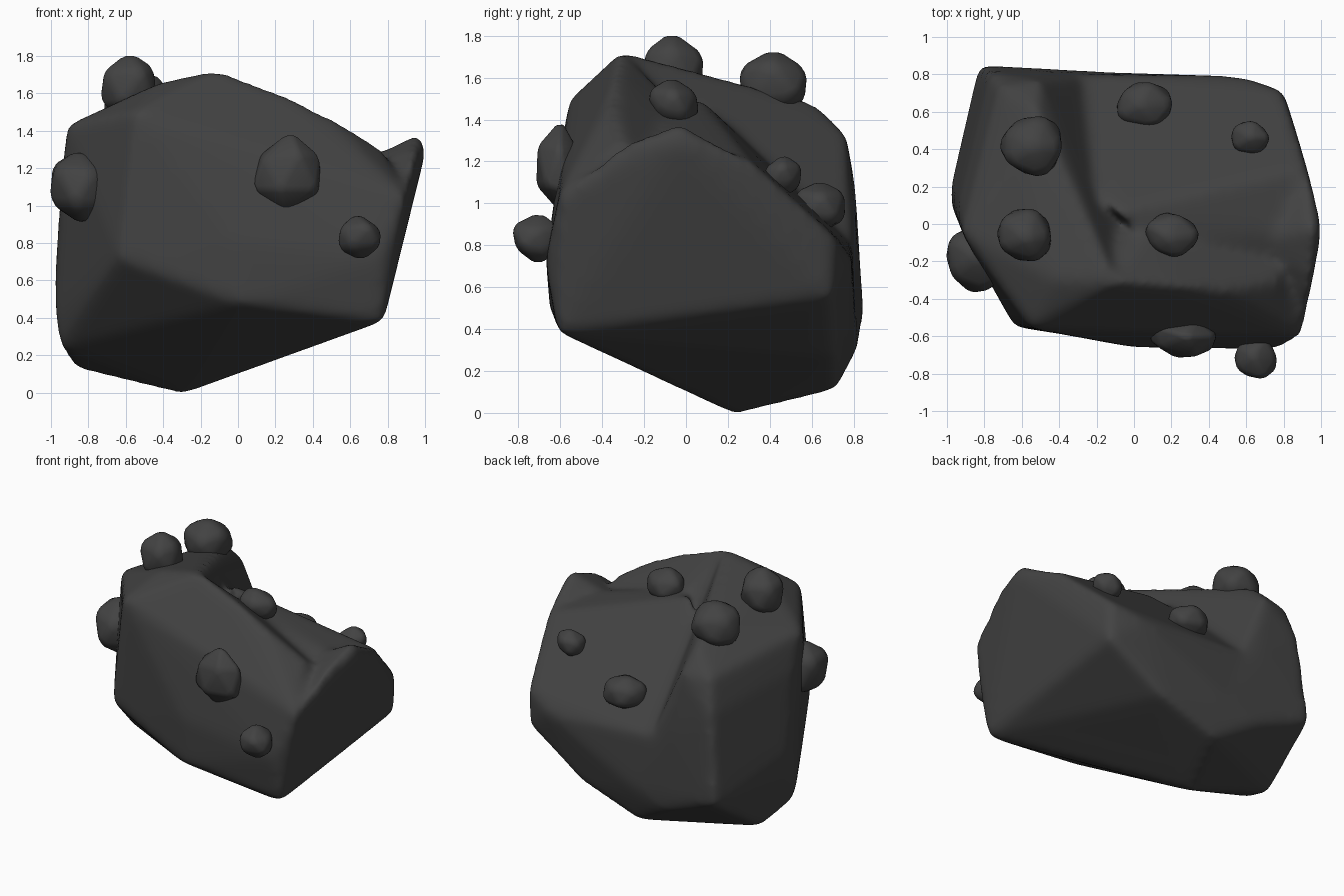
import bpy, bmesh, math, random
from mathutils import Vector

if "Cube" in bpy.data.objects:
    bpy.data.objects.remove(bpy.data.objects["Cube"], do_unlink=True)
random.seed(4)

# Single dark stone colour
stone = bpy.data.materials.new("dark_stone_grey")
stone.use_nodes = True
colour = (0.055, 0.055, 0.055, 1)
stone.diffuse_color = colour
bsdf = stone.node_tree.nodes["Principled BSDF"]
bsdf.inputs["Base Color"].default_value = colour
bsdf.inputs["Roughness"].default_value = 0.9


def add_hull(bm, points):
    """Add the closed convex lump around a few corner points."""
    part = bmesh.new()
    verts = [part.verts.new(p) for p in points]
    res = bmesh.ops.convex_hull(part, input=verts)
    spare = {v for v in res["geom_interior"] + res["geom_unused"]
             if isinstance(v, bmesh.types.BMVert)}
    bmesh.ops.delete(part, geom=list(spare), context="VERTS")
    bmesh.ops.recalc_face_normals(part, faces=part.faces[:])
    mesh = bpy.data.meshes.new("lump")
    part.to_mesh(mesh)
    part.free()
    bm.from_mesh(mesh)
    bpy.data.meshes.remove(mesh)


def make_object(name, bm):
    mesh = bpy.data.meshes.new(name)
    bm.to_mesh(mesh)
    bm.free()
    mesh.materials.append(stone)
    obj = bpy.data.objects.new(name, mesh)
    bpy.context.collection.objects.link(obj)
    return obj


# Corners shared by neighbouring lumps
peak, shoulder = (-.1, -.31, 1.73), (-.55, -.56, 1.5)
foot = (-.3, .23, -.01)
low_front, low_right = (0, -.65, .48), (.78, -.61, .38)
right_front, right_back = (.9, -.6, 1.05), (.93, .3, 1.21)
low_back, back_corner = (.8, .7, .56), (.8, .71, .84)
heel, back_foot = (-.1, .72, .11), (-.4, .82, .3)

# Tall left side with its back corner
left_block = [
    peak, shoulder, foot, low_front, heel, back_foot,
    (-.42, -.3, 1.66), (-.64, -.55, .72), (-.92, -.05, 1.43),
    (-.94, .1, 1.2), (-.98, .1, .4), (-.98, .2, .65), (-.95, .1, .24),
    (-.88, .36, .13), (-.6, .4, 1.51), (-.52, .62, 1.48), (-.5, .77, 1.32),
    (-.72, .74, 1.32), (-.77, .81, 1.08), (-.83, .85, .46),
    (-.43, .81, .9), (-.1, .81, .4), (-.36, .32, 1.42),
]
# Low sloping back right side
back_slope = [
    foot, heel, back_foot, low_back, low_right, right_front, right_back,
    back_corner, (.91, -.05, 1.24), (.1, -.1, 1.45), (-.1, .06, 1.51),
    (-.3, .3, 1.25), (.58, .79, .74), (-.36, .8, .8), (-.1, .81, .4),
    (.36, .72, .27),
]
# Ridge above the front face
front_ridge = [
    peak, shoulder, foot, low_front, low_right, right_front, low_back,
    (-.42, -.3, 1.66), (.2, -.33, 1.62), (.5, -.36, 1.47), (.78, -.3, 1.3),
    (.3, -.57, 1.2), (0, -.66, .8), (.76, -.67, .72), (-.6, -.55, .7),
    (.1, 0, 1.42),
]
# Raised lip on the right face
right_lip = [
    low_right, low_back, right_front, right_back, back_corner,
    (1.01, -.03, 1.31), (.96, -.02, 1.39), (.95, -.3, 1.29),
    (.68, -.08, 1.25), (.6, 0, .6),
]

# Boulder: lumps fused and worn smooth
bm = bmesh.new()
for lump in (left_block, back_slope, front_ridge, right_lip):
    add_hull(bm, lump)
boulder = make_object("boulder", bm)
remesh = boulder.modifiers.new("fuse", "REMESH")
remesh.mode = "VOXEL"
remesh.voxel_size = 0.024
remesh.use_smooth_shade = True
worn = boulder.modifiers.new("worn_edges", "SMOOTH")
worn.factor = 0.5
worn.iterations = 24

# Nodules: name, centre, radii
nodules = [
    ("back_left_nodule", (-.55, .42, 1.57), (.17, .17, .16)),
    ("top_left_nodule", (-.58, -.06, 1.64), (.15, .14, .17)),
    ("top_middle_nodule", (.2, -.06, 1.48), (.14, .12, .12)),
    ("back_right_nodule", (.62, .46, 1.13), (.1, .09, .09)),
    ("back_middle_nodule", (.05, .63, .99), (.15, .13, .12)),
    ("side_nodule", (-.84, -.19, 1.1), (.16, .18, .2)),
    ("front_nodule", (.27, -.61, 1.17), (.18, .1, .2)),
    ("front_right_nodule", (.65, -.71, .83), (.12, .12, .11)),
]
for name, centre, radii in nodules:
    bm = bmesh.new()
    bmesh.ops.create_icosphere(bm, subdivisions=1, radius=1.15)
    for v in bm.verts:
        jitter = Vector(random.uniform(-.12, .12) for _ in range(3))
        v.co = Vector(c * r for c, r in zip(v.co + jitter, radii))
    for f in bm.faces:
        f.smooth = True
    nodule = make_object(name, bm)
    nodule.location = centre
    bevel = nodule.modifiers.new("worn_edges", "BEVEL")
    bevel.width = 0.22 * min(radii)
    bevel.segments = 3
    bevel.limit_method = "NONE"
